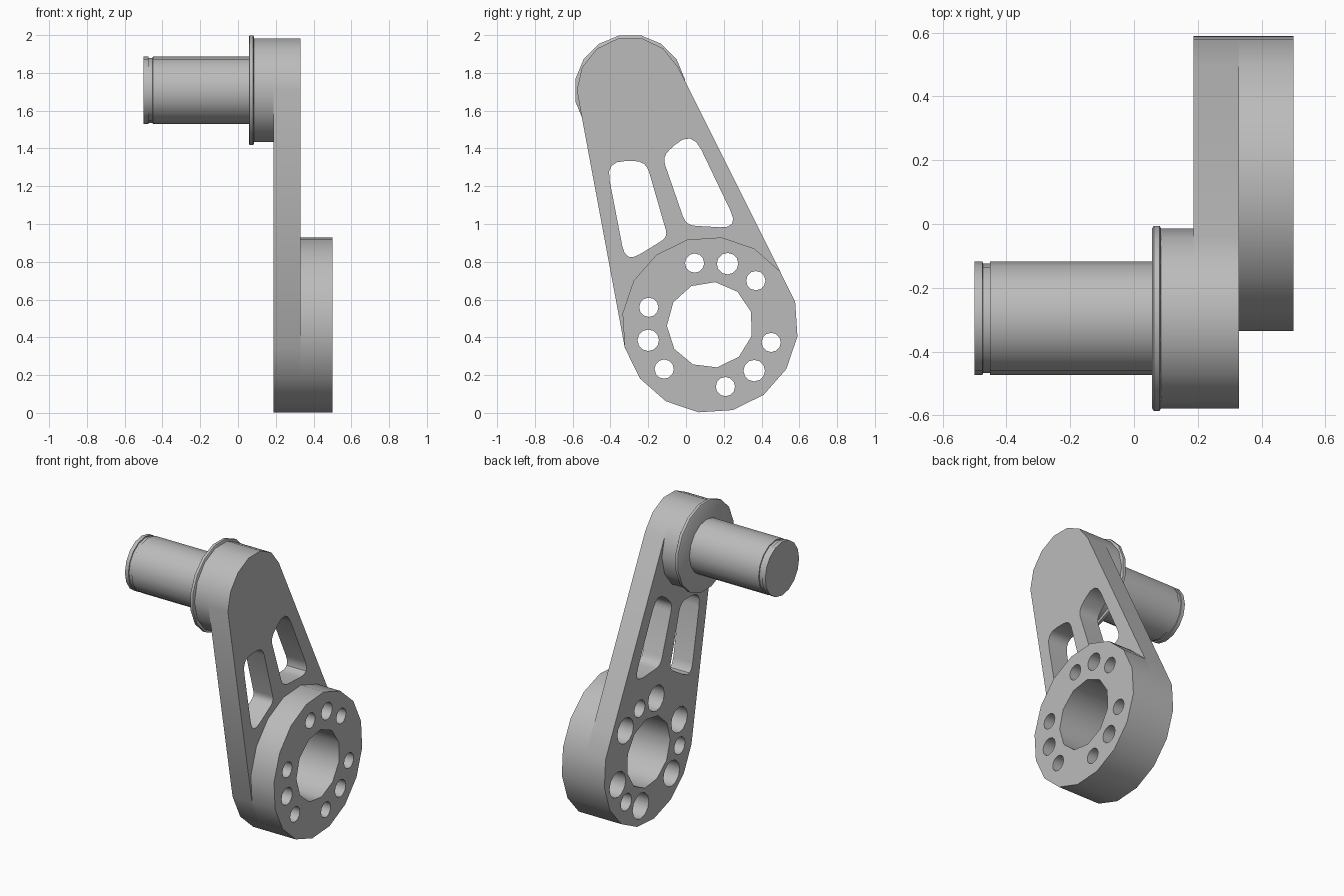
import bpy, bmesh
from math import sin, cos, radians
from mathutils import Matrix, Vector, geometry

if "Cube" in bpy.data.objects:
    bpy.data.objects.remove(bpy.data.objects["Cube"])

steel = bpy.data.materials.new("grey_steel")
steel.use_nodes = True
steel.diffuse_color = (0.5, 0.5, 0.5, 1)
steel.node_tree.nodes["Principled BSDF"].inputs["Base Color"].default_value = (0.5, 0.5, 0.5, 1)

HUB = Vector((0.127, 0.466))     # y, z of the large end
PIN = Vector((-0.296, 1.708))    # y, z of the small end
# local (x, y, z) becomes world (y, z, x)
SIDEWAYS = Matrix(((0, 0, 1, 0), (1, 0, 0, 0), (0, 1, 0, 0), (0, 0, 0, 1)))


def ring(center, radius, sides, start=0):
    angles = [radians(start + 360 * i / sides) for i in range(sides)]
    return [center + radius * Vector((cos(a), sin(a))) for a in angles]


def rounded(corners, steps=4):
    """Polygon with each corner (y, z, rounding) replaced by a short curve."""
    points = []
    for i, (y, z, size) in enumerate(corners):
        here = Vector((y, z))
        before = Vector(corners[i - 1][:2])
        after = Vector(corners[(i + 1) % len(corners)][:2])
        a = here + (before - here).normalized() * size
        b = here + (after - here).normalized() * size
        for k in range(steps + 1):
            t = k / steps
            points.append(a * (1 - t) ** 2 + here * 2 * t * (1 - t) + b * t ** 2)
    return points


def finish(obj):
    mesh = obj.data
    bm = bmesh.new()
    bm.from_mesh(mesh)
    bmesh.ops.remove_doubles(bm, verts=bm.verts, dist=0.0005)
    bmesh.ops.recalc_face_normals(bm, faces=bm.faces)
    bm.to_mesh(mesh)
    bm.free()
    mesh.materials.clear()
    mesh.materials.append(steel)
    bpy.ops.object.select_all(action="DESELECT")
    obj.select_set(True)
    bpy.context.view_layer.objects.active = obj
    bpy.ops.object.shade_smooth_by_angle(angle=radians(38))


def plate(name, x0, x1, loops):
    """Flat plate between x0 and x1; the first loop is the outline, the rest are holes."""
    curve = bpy.data.curves.new(name, "CURVE")
    curve.dimensions = "2D"
    curve.fill_mode = "BOTH"
    curve.extrude = (x1 - x0) / 2
    for loop in loops:
        spline = curve.splines.new("POLY")
        spline.points.add(len(loop) - 1)
        for point, p in zip(spline.points, loop):
            point.co = (p.x, p.y, 0, 1)
        spline.use_cyclic_u = True
    obj = bpy.data.objects.new(name, curve)
    bpy.context.collection.objects.link(obj)
    bpy.ops.object.select_all(action="DESELECT")
    obj.select_set(True)
    bpy.context.view_layer.objects.active = obj
    bpy.ops.object.convert(target="MESH")
    obj = bpy.context.view_layer.objects.active
    obj.data.transform(Matrix.Translation(((x0 + x1) / 2, 0, 0)) @ SIDEWAYS)
    finish(obj)


def turned(name, profile, sides, start=0):
    """Solid turned about the pin axis from (x, radius) pairs, capped at both ends."""
    bm = bmesh.new()
    rings = []
    for x, radius in profile:
        rings.append([bm.verts.new((x, p.x, p.y)) for p in ring(PIN, radius, sides, start)])
    for r0, r1 in zip(rings, rings[1:]):
        for i in range(sides):
            j = (i + 1) % sides
            bm.faces.new((r0[i], r0[j], r1[j], r1[i]))
    bm.faces.new(rings[0])
    bm.faces.new(rings[-1])
    mesh = bpy.data.meshes.new(name)
    bm.to_mesh(mesh)
    bm.free()
    obj = bpy.data.objects.new(name, mesh)
    bpy.context.collection.objects.link(obj)
    finish(obj)


def bolt_holes(side_radius):
    """Three groups of three holes; the middle hole of each group is a dowel hole."""
    holes = []
    for group in (74, 194, 314):
        for offset in (-30, 0, 30):
            a = radians(group + offset)
            center = HUB + 0.337 * Vector((cos(a), sin(a)))
            holes.append(ring(center, side_radius if offset else 0.057, 12))
    return holes


hub_outline = ring(HUB, 0.467, 16, -7.5)
boss_outline = ring(PIN, 0.282, 14)
bore = ring(HUB, 0.228, 11, 83)

# Arm: hull around both ends, with two windows and counterbored bolt holes
both = hub_outline + boss_outline
arm_outline = [both[i] for i in geometry.convex_hull_2d(both)]
front_window = rounded([(-0.424, 1.333, 0.1), (-0.212, 1.333, 0.06),
                        (-0.096, 0.931, 0.04), (-0.32, 0.793, 0.09)])
back_window = rounded([(-0.126, 1.357, 0.05), (0.03, 1.5, 0.12),
                       (0.28, 0.977, 0.1), (0.0, 0.993, 0.05)])
plate("crank_arm", 0.187, 0.33, [arm_outline, bore, front_window, back_window] + bolt_holes(0.085))

# Hub ring on the outer side of the arm
plate("hub_ring", 0.33, 0.5, [hub_outline, bore] + bolt_holes(0.051))

# Boss, thin collar and grooved pin on the inner side
plate("pin_boss", 0.08, 0.187, [boss_outline])
turned("pin_collar", [(0.057, 0.288), (0.062, 0.296), (0.08, 0.296), (0.085, 0.288)], 16, 11.25)
turned("pin", [(-0.5, 0.178), (-0.475, 0.178), (-0.474, 0.172),
               (-0.452, 0.172), (-0.451, 0.178), (0.07, 0.178)], 16)
